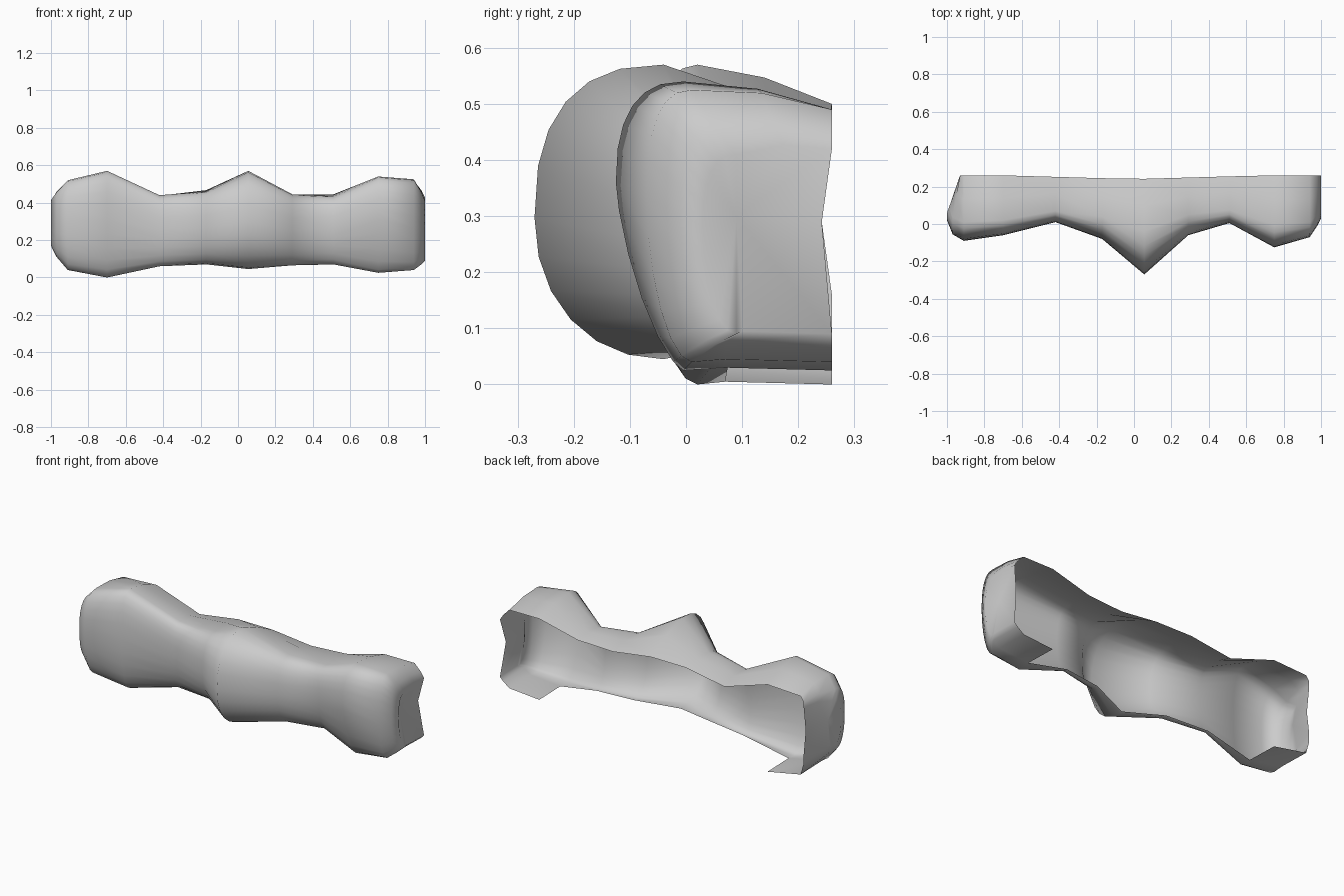
import bpy, bmesh, math

if "Cube" in bpy.data.objects:
    bpy.data.objects.remove(bpy.data.objects["Cube"])

# Stations along x: x, top z, rear top z, bottom z, front y, rounding depth,
# bottom lip y, height fraction of the bulge, lower squareness
STATIONS = [
    (-1.00, .42, .43, .16, .02, .07, .07, .55, .8),
    (-.97, .46, .46, .11, -.055, .09, .07, .55, .8),
    (-.91, .52, .49, .04, -.09, .10, .07, .55, .9),
    (-.70, .57, .50, .00, -.06, .08, .07, .55, 1),
    (-.42, .44, .41, .06, .01, .06, .08, .52, 1),
    (-.17, .46, .45, .07, -.08, .12, .03, .5, 1),
    (.055, .57, .45, .045, -.27, .23, -.03, .48, .95),
    (.29, .445, .42, .065, -.06, .11, .03, .5, 1),
    (.51, .435, .43, .07, .005, .07, .08, .55, 1),
    (.75, .54, .49, .025, -.125, .12, .07, .65, 1.4),
    (.94, .525, .49, .04, -.07, .08, .07, .6, 1.1),
    (.98, .46, .45, .07, -.01, .06, .07, .6, 1),
    (1.00, .41, .42, .09, .03, .06, .09, .6, 1),
]
ARC = 12


def section(x, top, rear, bottom, front, depth, lip, bulge, low):
    """C-shaped profile from the rear top edge, round the front, to the rear bottom."""
    back = .24 + .02 * min(abs(x) / .7, 1)
    ys, mid = front + depth, bottom + (top - bottom) * bulge
    pts = [(back, rear), ((back + ys) / 2, (top + rear) / 2 + .012)]
    for i in range(ARC + 1):
        a = math.pi / 2 - math.pi * i / ARC
        e = .8 if a > 0 else low
        c, s = max(math.cos(a), 0) ** e, abs(math.sin(a)) ** e
        half = (top - mid) if a > 0 else (bottom - mid)
        pts.append((ys - depth * c, mid + half * s))
    pts += [(max(lip, ys + .01), bottom + .005), (back, bottom)]
    # The left end slants inwards towards the rear
    def slant(y):
        return min(0, x + .93) * min(max((y - .06) / .19, 0), 1)
    return [(x - slant(y), y, z) for y, z in pts]


bm = bmesh.new()
rings = [[bm.verts.new(p) for p in section(*s)] for s in STATIONS]

# Front shell; the bottom flange reaches the rear only near the two ends
for i, (a, b) in enumerate(zip(rings, rings[1:])):
    middle = abs((STATIONS[i][0] + STATIONS[i + 1][0]) / 2) < .7
    for j in range(len(a) - (2 if middle else 1)):
        bm.faces.new((a[j], a[j + 1], b[j + 1], b[j]))

# Dented end caps
for ring, x_rear, x_dent in ((rings[0], -.93, -.965), (rings[-1], .975, .96)):
    rear = bm.verts.new((x_rear, .242, .29))
    dent = bm.verts.new((x_dent, .09, .30))
    for p, q in zip(ring, ring[1:]):
        bm.faces.new((p, q, dent))
    bm.faces.new((ring[-1], rear, dent))
    bm.faces.new((rear, ring[0], dent))

# Remove unused rear points under the open middle
bmesh.ops.delete(bm, geom=[v for v in bm.verts if not v.link_faces], context='VERTS')
bmesh.ops.recalc_face_normals(bm, faces=bm.faces)
front = min(bm.faces, key=lambda f: f.calc_center_median().y)
if front.normal.y > 0:
    bmesh.ops.reverse_faces(bm, faces=bm.faces)

mesh = bpy.data.meshes.new("knobbly_shell")
bm.to_mesh(mesh)
bm.free()
shell = bpy.data.objects.new("knobbly_shell", mesh)
bpy.context.collection.objects.link(shell)
bpy.context.view_layer.objects.active = shell
shell.select_set(True)
bpy.ops.object.shade_smooth_by_angle(angle=math.radians(85))
